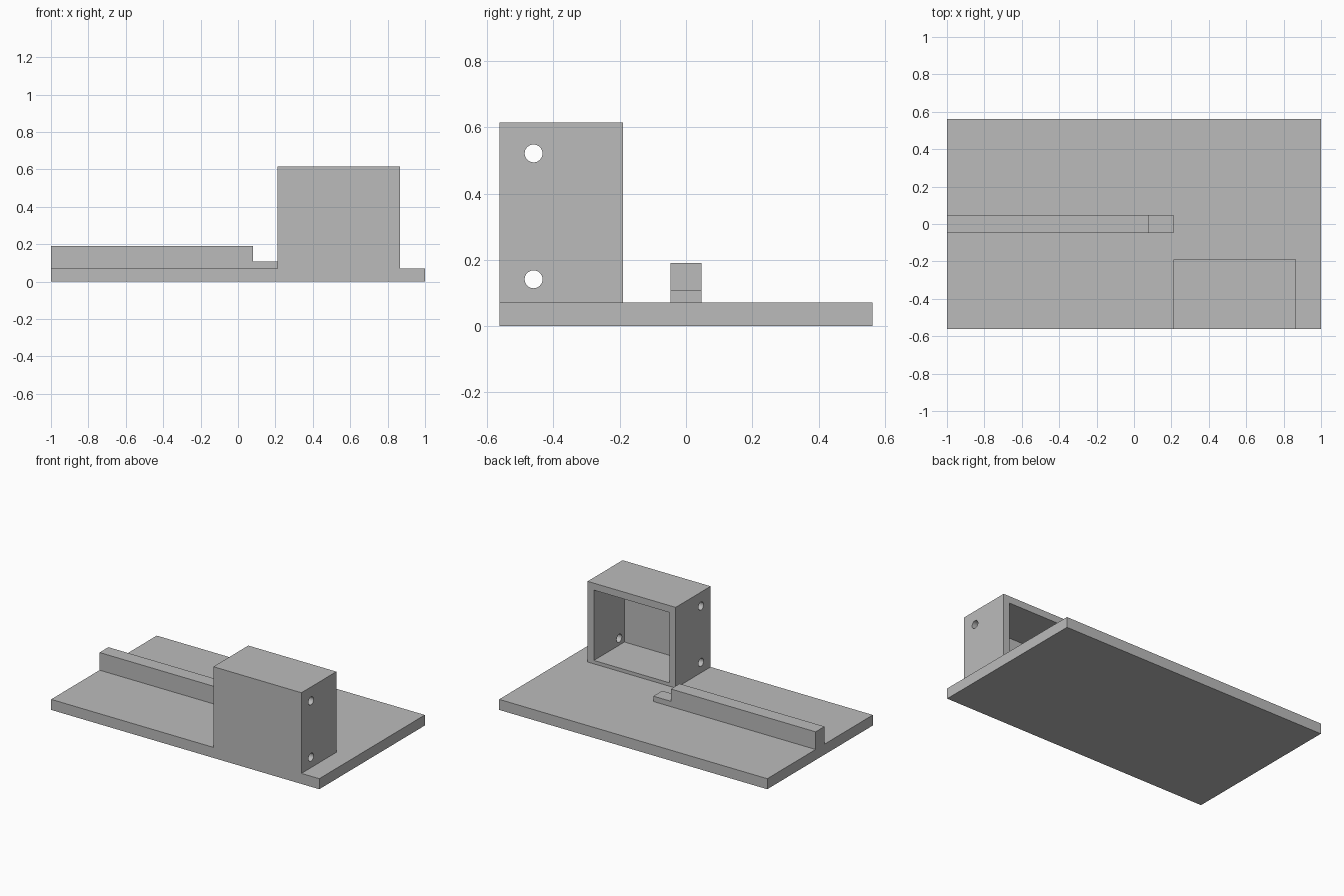
import bpy
import bmesh
from mathutils import Matrix, Vector

cube = bpy.data.objects.get("Cube")
if cube:
    bpy.data.objects.remove(cube, do_unlink=True)

grey = bpy.data.materials.new("plain_grey")
grey.use_nodes = True
grey.diffuse_color = (0.5, 0.5, 0.5, 1)
grey.node_tree.nodes["Principled BSDF"].inputs["Base Color"].default_value = (0.5, 0.5, 0.5, 1)

BASE_TOP = 0.071
WALL = 0.047
DEPTH = 0.5625


def finish(name, bm):
    bmesh.ops.recalc_face_normals(bm, faces=bm.faces)
    mesh = bpy.data.meshes.new(name)
    bm.to_mesh(mesh)
    bm.free()
    mesh.materials.append(grey)
    obj = bpy.data.objects.new(name, mesh)
    bpy.context.collection.objects.link(obj)
    return obj


def box(name, low, high):
    low, high = Vector(low), Vector(high)
    bm = bmesh.new()
    bmesh.ops.create_cube(bm, size=1, matrix=Matrix.Translation((low + high) / 2)
                          @ Matrix.Diagonal((*(high - low), 1)))
    return finish(name, bm)


def rod(name, centre, radius, length):
    bm = bmesh.new()
    bmesh.ops.create_cone(bm, cap_ends=True, segments=32, radius1=radius, radius2=radius,
                          depth=length, matrix=Matrix.Translation(centre)
                          @ Matrix.Rotation(1.5707963, 4, 'Y'))
    return finish(name, bm)


def cut(target, cutters):
    for cutter in cutters:
        cutter.hide_render = True
        mod = target.modifiers.new("cut", 'BOOLEAN')
        mod.operation = 'DIFFERENCE'
        mod.solver = 'EXACT'
        mod.object = cutter
    graph = bpy.context.evaluated_depsgraph_get()
    mesh = bpy.data.meshes.new_from_object(target.evaluated_get(graph))
    target.modifiers.clear()
    target.data = mesh
    for cutter in cutters:
        bpy.data.objects.remove(cutter, do_unlink=True)


# Base plate
box("base_plate", (-1, -DEPTH, 0), (1, DEPTH, BASE_TOP))

# Guide rail with a stepped end, extruded from its side profile
bm = bmesh.new()
profile = [(-1, BASE_TOP), (0.21, BASE_TOP), (0.21, 0.107),
           (0.08, 0.107), (0.08, 0.19), (-1, 0.19)]
face = bm.faces.new([bm.verts.new((x, -WALL, z)) for x, z in profile])
side = bmesh.ops.extrude_face_region(bm, geom=[face])
bmesh.ops.translate(bm, vec=(0, 2 * WALL, 0),
                    verts=[v for v in side["geom"] if isinstance(v, bmesh.types.BMVert)])
finish("guide_rail", bm)

# Housing, open at the back, with two cross holes through its side walls
left, right, back, top = 0.21, 0.867, -0.19, 0.615
housing = box("housing", (left, -DEPTH, BASE_TOP), (right, back, top))
floor = 2 * WALL
cavity = box("cavity_cutter", (left + WALL, -DEPTH + WALL, floor),
             (right - WALL, back + WALL, top - WALL))
holes = [rod("hole_cutter", ((left + right) / 2, -0.46, z), 0.027, 1)
         for z in (floor + WALL, top - 2 * WALL)]
cut(housing, [cavity] + holes)

# Smooth the hole walls while keeping every edge crisp
bpy.ops.object.select_all(action='DESELECT')
housing.select_set(True)
bpy.context.view_layer.objects.active = housing
bpy.ops.object.shade_smooth_by_angle()
